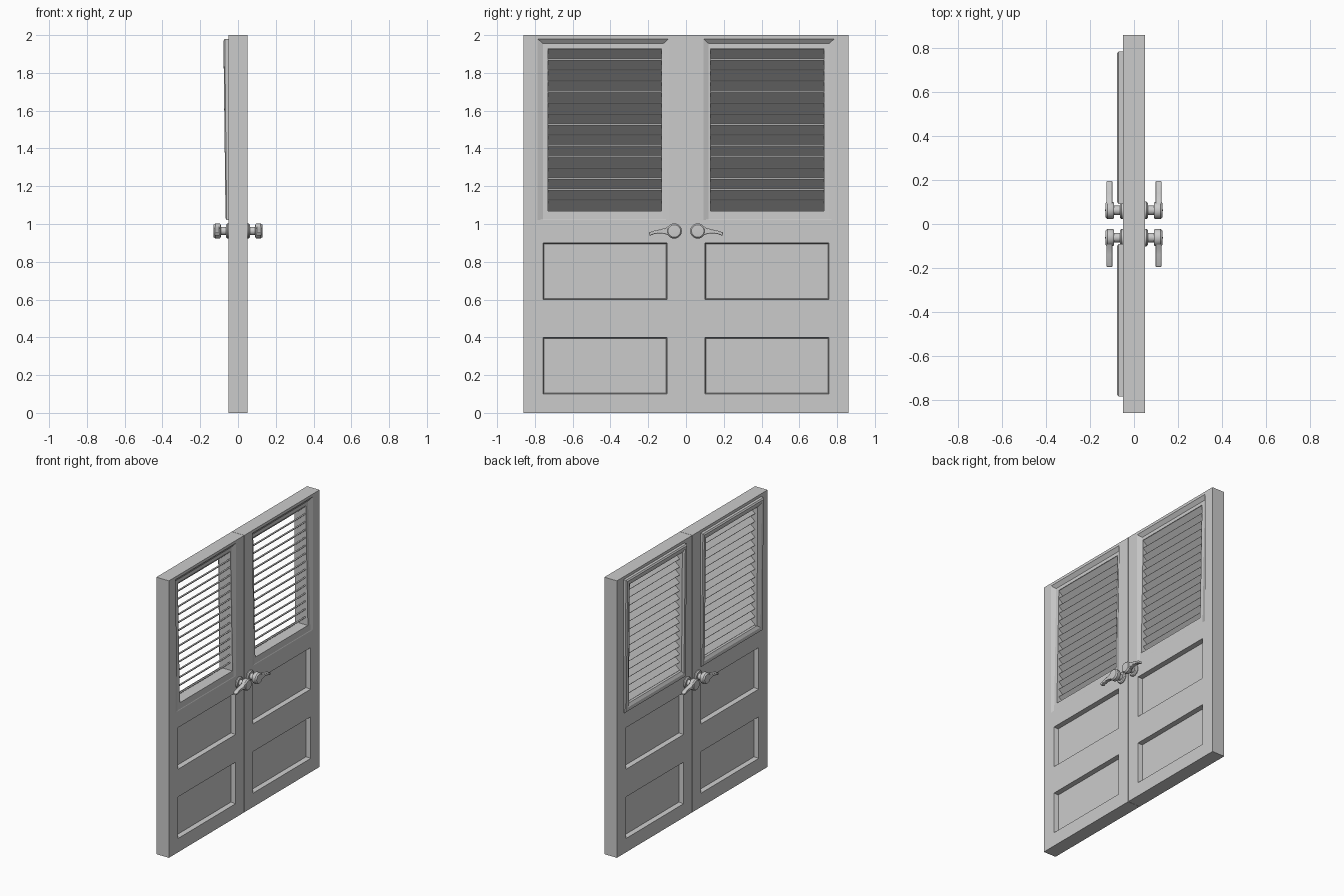
import bpy, bmesh, math
from mathutils import Matrix, Vector

if "Cube" in bpy.data.objects:
    bpy.data.objects.remove(bpy.data.objects["Cube"])

T = 0.05  # half door thickness


def finish(name, bm, mirror=(False, True), smooth=False):
    bmesh.ops.recalc_face_normals(bm, faces=bm.faces)
    me = bpy.data.meshes.new(name)
    bm.to_mesh(me)
    bm.free()
    ob = bpy.data.objects.new(name, me)
    bpy.context.collection.objects.link(ob)
    if smooth:
        bpy.ops.object.select_all(action='DESELECT')
        ob.select_set(True)
        bpy.context.view_layer.objects.active = ob
        bpy.ops.object.shade_smooth_by_angle(angle=math.radians(35))
    if any(mirror):
        m = ob.modifiers.new("Mirror", 'MIRROR')
        m.use_axis = (mirror[0], mirror[1], False)
        m.use_mirror_merge = False
    return ob


def add_box(bm, x0, x1, y0, y1, z0, z1):
    c = Vector((x0 + x1, y0 + y1, z0 + z1)) / 2
    bmesh.ops.create_cube(bm, size=1, matrix=Matrix.Translation(c)
                          @ Matrix.Diagonal((x1 - x0, y1 - y0, z1 - z0, 1)))


def add_rings(bm, rings, closed):
    """Bridge rectangles (y0, y1, z0, z1, x at bottom, x at top)."""
    loops = [[bm.verts.new(p) for p in ((xb, y0, z0), (xb, y1, z0), (xt, y1, z1), (xt, y0, z1))]
             for y0, y1, z0, z1, xb, xt in rings]
    pairs = list(zip(loops, loops[1:]))
    if closed:
        pairs.append((loops[-1], loops[0]))
    else:
        bm.faces.new(loops[0])
        bm.faces.new(loops[-1])
    for a, b in pairs:
        for i in range(4):
            j = (i + 1) % 4
            bm.faces.new((a[i], a[j], b[j], b[i]))


# Cutters: lower panel recesses, window opening, stepped recess round the window
bm = bmesh.new()
for z0 in (0.1, 0.6):
    for s in (-1, 1):
        add_rings(bm, [(0.10, 0.757, z0, z0 + 0.3, s * 0.08, s * 0.08),
                       (0.10, 0.757, z0, z0 + 0.3, s * T, s * T),
                       (0.106, 0.751, z0 + 0.006, z0 + 0.294, s * 0.018, s * 0.018)], False)
add_box(bm, -0.1, 0.1, 0.13, 0.73, 1.07, 1.93)
opening = finish("opening_cutter", bm, (False, False))

bm = bmesh.new()
add_rings(bm, [(0.092, 0.785, 1.02, 1.98, 0.08, 0.08),
               (0.092, 0.785, 1.02, 1.98, T, T),
               (0.12, 0.757, 1.025, 1.955, 0.048, 0.03)], False)
rebate = finish("rebate_cutter", bm, (False, False))

# Door leaf, cut and mirrored to the other leaf
bm = bmesh.new()
add_box(bm, -T, T, 0.001, 0.86, 0, 2)
leaf = finish("door_leaf", bm, (False, False))
for c in (opening, rebate):
    b = leaf.modifiers.new("Cut", 'BOOLEAN')
    b.object = c
    b.operation = 'DIFFERENCE'
    b.solver = 'EXACT'
    c.hide_render = True
    c.hide_set(True)
m = leaf.modifiers.new("Mirror", 'MIRROR')
m.use_axis = (False, True, False)
m.use_mirror_merge = False

# Raised window trim, slightly thicker at the top
bm = bmesh.new()
add_rings(bm, [(0.092, 0.785, 1.02, 1.98, -0.048, -0.048),
               (0.092, 0.785, 1.02, 1.98, -0.06, -0.07),
               (0.10, 0.777, 1.03, 1.97, -0.066, -0.077),
               (0.118, 0.757, 1.05, 1.955, -0.066, -0.077),
               (0.13, 0.73, 1.07, 1.93, -0.055, -0.062),
               (0.13, 0.73, 1.07, 1.93, -0.048, -0.048)], True)
finish("window_trim", bm)

# Louver slats, low edge towards -x
bm = bmesh.new()
N = 15
pitch = 0.86 / N
for i in range(N):
    z = 1.07 + pitch * (i + 0.5)
    M = Matrix.Translation((-0.005, 0.43, z)) @ Matrix.Rotation(math.radians(-41), 4, 'Y')
    bmesh.ops.create_cube(bm, size=1, matrix=M @ Matrix.Diagonal((0.086, 0.604, 0.009, 1)))
finish("louver_slats", bm)

# Handle rose, neck and hub, turned from one profile
HY, HZ = 0.062, 0.963
prof = [(0.045, 0.0), (0.045, 0.04), (0.056, 0.04), (0.063, 0.034), (0.064, 0.022),
        (0.09, 0.022), (0.092, 0.036), (0.098, 0.04), (0.12, 0.04), (0.129, 0.033), (0.131, 0.0)]
bm = bmesh.new()
vs = [bm.verts.new((x, HY + r, HZ)) for x, r in prof]
es = [bm.edges.new(e) for e in zip(vs, vs[1:])]
bmesh.ops.spin(bm, geom=vs + es, cent=(0, HY, HZ), axis=(1, 0, 0),
               angle=2 * math.pi, steps=24, use_merge=True)
bmesh.ops.remove_doubles(bm, verts=bm.verts, dist=1e-5)
finish("handle_hub", bm, (True, True), True)

# Curved lever
top = [(0.06, 1.0), (0.085, 0.992), (0.11, 0.978), (0.14, 0.971), (0.17, 0.964), (0.196, 0.955)]
low = [(0.193, 0.938), (0.17, 0.946), (0.14, 0.951), (0.11, 0.947), (0.085, 0.935), (0.06, 0.93)]
bm = bmesh.new()
f = bm.faces.new([bm.verts.new((0.097, y, z)) for y, z in top + low])
g = bmesh.ops.extrude_face_region(bm, geom=[f])["geom"]
bmesh.ops.translate(bm, vec=(0.028, 0, 0), verts=[v for v in g if isinstance(v, bmesh.types.BMVert)])
lever = finish("handle_lever", bm, (False, False), True)
bev = lever.modifiers.new("Bevel", 'BEVEL')
bev.width = 0.004
bev.segments = 2
m = lever.modifiers.new("Mirror", 'MIRROR')
m.use_axis = (True, True, False)
m.use_mirror_merge = False
